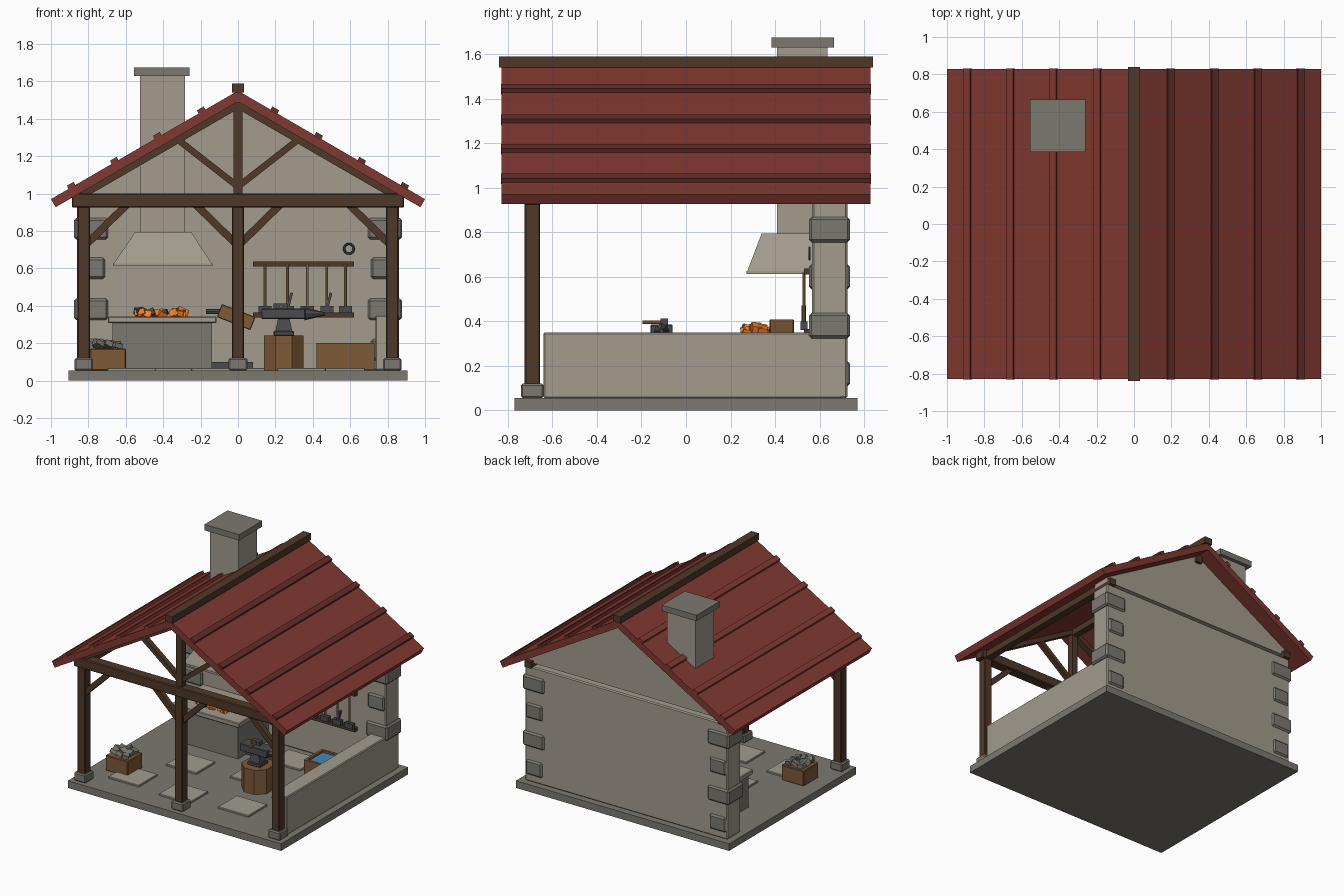
import bpy, bmesh, math, random
from mathutils import Vector

if "Cube" in bpy.data.objects:
    bpy.data.objects.remove(bpy.data.objects["Cube"])

random.seed(4)


def mat(name, r, g, b):
    m = bpy.data.materials.new(name)
    m.diffuse_color = (r, g, b, 1)
    m.use_nodes = True
    m.node_tree.nodes["Principled BSDF"].inputs["Base Color"].default_value = m.diffuse_color
    return m


STONE = mat("pale_stone", .36, .33, .27)
GREY = mat("grey_stone", .20, .19, .16)
ROOF = mat("red_roof", .22, .04, .03)
RIB = mat("dark_red", .13, .025, .02)
TIMBER = mat("dark_timber", .08, .04, .022)
WOOD = mat("wood", .21, .10, .04)
HANDLE = mat("handle_wood", .42, .22, .09)
IRON = mat("iron", .07, .07, .08)
EMBER = mat("ember", .95, .22, .02)
WATER = mat("water", .06, .25, .45)


def finish(name, bm, m, bevel=0):
    bmesh.ops.recalc_face_normals(bm, faces=bm.faces)
    me = bpy.data.meshes.new(name)
    bm.to_mesh(me)
    bm.free()
    me.materials.append(m)
    ob = bpy.data.objects.new(name, me)
    bpy.context.collection.objects.link(ob)
    if bevel:
        b = ob.modifiers.new("bevel", 'BEVEL')
        b.width, b.segments = bevel, 1
    return ob


def loft(name, a, b, m, bevel=0):
    """Closed solid between two matching rings of points."""
    bm = bmesh.new()
    va, vb = [bm.verts.new(p) for p in a], [bm.verts.new(p) for p in b]
    bm.faces.new(va)
    bm.faces.new(vb)
    for i in range(len(a)):
        j = (i + 1) % len(a)
        bm.faces.new((va[i], va[j], vb[j], vb[i]))
    return finish(name, bm, m, bevel)


def prism(name, xz, y0, y1, m, bevel=0):
    return loft(name, [(x, y0, z) for x, z in xz], [(x, y1, z) for x, z in xz], m, bevel)


def box(name, x0, x1, y0, y1, z0, z1, m, bevel=0):
    return prism(name, [(x0, z0), (x1, z0), (x1, z1), (x0, z1)], y0, y1, m, bevel)


def bar(name, p, q, w, y0, y1, m, bevel=0):
    """Slanted timber in the xz plane, from p to q."""
    p, q = Vector(p), Vector(q)
    d = (q - p).normalized()
    n = Vector((-d.y, d.x)) * w / 2
    return prism(name, [p + n, p - n, q - n, q + n], y0, y1, m, bevel)


def rod(name, loc, r, depth, m, sides=8, r2=None, axis='Z'):
    bm = bmesh.new()
    bmesh.ops.create_cone(bm, cap_ends=True, segments=sides, radius1=r,
                          radius2=r if r2 is None else r2, depth=depth)
    ob = finish(name, bm, m)
    ob.location = loc
    ob.rotation_euler = {'X': (0, math.pi / 2, 0), 'Y': (math.pi / 2, 0, 0),
                         'Z': (0, 0, math.pi / sides)}[axis]
    return ob


def lump(name, loc, s, m):
    bm = bmesh.new()
    bmesh.ops.create_cube(bm, size=s)
    ob = finish(name, bm, m)
    ob.location = loc
    ob.rotation_euler = [random.uniform(-.5, .5) for _ in range(3)]
    ob.scale = (random.uniform(.9, 1.4), 1, random.uniform(.6, .9))


# Floor slab and flagstones
box("floor_slab", -.905, .905, -.77, .77, 0, .055, GREY)
for x, y in ((-.57, -.46), (-.12, -.49), (.34, -.43), (-.36, -.06), (.12, .03), (.55, -.08), (.2, .4)):
    box("flagstone", x - .13, x + .13, y - .115, y + .115, .05, .068, STONE, .004)

# Back wall, gable, side half wall
box("back_wall", -.86, .86, .567, .725, .055, .94, STONE, .008)
prism("back_gable", [(-.85, .965), (.85, .965), (.85, 1.0), (0, 1.49), (-.85, 1.0)], .575, .715, STONE)
box("half_wall", .735, .86, -.64, .70, .055, .35, STONE, .006)

# Corner stones, alternating long and short
for s in (-1, 1):
    for i, z in enumerate((.108, .324, .544, .755)):
        a, b = (.695, .877) if i % 2 else (.71, .85)
        box("corner_stone", *sorted((s * a, s * b)), .553, .737, z, z + .114, GREY, .012)

# Front timber frame
for x in (-.825, 0, .825):
    box("post_base", x - .05, x + .05, -.742, -.64, .055, .12, GREY, .008)
    box("front_post", x - .033, x + .033, -.725, -.655, .115, .94, TIMBER, .005)
box("tie_beam", -.888, .888, -.73, -.65, .925, 1.0, TIMBER, .006)
box("king_post", -.025, .025, -.715, -.665, 1.0, 1.49, TIMBER)
box("ridge_purlin", -.025, .025, -.72, .74, 1.43, 1.485, TIMBER)
for s in (-1, 1):
    bar("rafter", (s * .84, .99), (0, 1.475), .04, -.715, -.665, TIMBER)
    bar("king_strut", (s * .01, 1.045), (s * .33, 1.295), .035, -.71, -.67, TIMBER)
    bar("post_brace", (s * .81, .73), (s * .59, .945), .04, -.71, -.67, TIMBER)
    bar("center_brace", (s * .01, .73), (s * .23, .945), .04, -.71, -.67, TIMBER)
    box("wall_plate", *sorted((s * .795, s * .85)), -.72, .745, .935, .985, TIMBER)

# Roof slopes with ribs
T = math.tan(math.radians(30.1))


def top(x):
    return 1.55 - abs(x) * T


for s in (-1, 1):
    prism("roof_slope", [(0, top(0)), (s, top(1)), (s * .975, top(1) - .043), (0, 1.492)], -.83, .83, ROOF)
    for x in (.19, .425, .655, .885):
        a, b = x - .018, x + .018
        prism("roof_rib", [(s * a, top(a) - .01), (s * b, top(b) - .01),
                           (s * (b + .011), top(b) + .016), (s * (a + .011), top(a) + .016)],
              -.832, .832, RIB if s > 0 else ROOF)
box("ridge_cap", -.033, .033, -.84, .84, 1.54, 1.59, TIMBER)

# Chimney and hood
box("chimney", -.524, -.283, .41, .635, .79, 1.64, STONE)
box("chimney_cap", -.555, -.26, .385, .665, 1.63, 1.675, GREY)
loft("hood", [(-.665, .275, .625), (-.14, .275, .625), (-.14, .575, .625), (-.665, .575, .625)],
     [(-.55, .34, .795), (-.25, .34, .795), (-.25, .575, .795), (-.55, .575, .795)], STONE)
box("hood_rim", -.668, -.137, .272, .575, .612, .627, STONE)

# Forge with glowing coals
box("forge_body", -.67, -.14, .2, .567, .055, .31, GREY)
box("forge_top", -.695, -.115, .175, .567, .308, .343, STONE, .005)
for i in range(20):
    lump("coal", (random.uniform(-.53, -.28), random.uniform(.265, .355), random.uniform(.35, .37)),
         .042, EMBER if i % 5 else IRON)

# Bellows and floor bar
bar("bellows", (-.10, .375), (.08, .305), .075, .375, .485, WOOD, .004)
rod("bellows_nozzle", (-.12, .43, .37), .014, .1, IRON, axis='X')
box("iron_bar", -.14, .08, .3, .36, .055, .1, IRON)

# Stump, anvil and hammer
rod("stump", (.245, -.11, .148), .115, .185, WOOD)
box("anvil_foot", .19, .30, -.16, -.06, .24, .265, IRON, .004)
loft("anvil_waist", [(.2, -.15, .265), (.29, -.15, .265), (.29, -.07, .265), (.2, -.07, .265)],
     [(.215, -.14, .335), (.275, -.14, .335), (.275, -.08, .335), (.215, -.08, .335)], IRON)
box("anvil_top", .125, .36, -.16, -.06, .33, .385, IRON, .004)
rod("anvil_horn", (.41, -.11, .357), .035, .11, IRON, r2=.008, axis='X')
box("hammer_head", .19, .265, -.115, -.08, .385, .412, IRON)
rod("hammer_handle", (.23, -.14, .396), .008, .11, HANDLE, axis='Y')

# Tool rack on back wall, with ring
for z in (.337, .61):
    box("rack_rail", .08, .62, .53, .567, z, z + .028, TIMBER)
for i, x in enumerate((.145, .265, .37, .475, .575)):
    rod("tool_handle", (x, .53, .50), .008, .24, HANDLE)
    box("tool_head", x - .035, x + .035, .515, .545, .362, .40, IRON)
    if i in (1, 3):
        bar("tool_jaw", (x, .38), (x + .022, .47), .014, .52, .54, IRON)
bpy.ops.mesh.primitive_torus_add(major_segments=16, minor_segments=6, major_radius=.026, minor_radius=.006,
                                 location=(.593, .555, .705), rotation=(math.pi / 2, 0, 0))
bpy.context.object.name = "wall_ring"
bpy.context.object.data.materials.append(IRON)

# Water trough
box("trough_base", .42, .73, .2, .42, .06, .08, WOOD)
for y in (.2, .40):
    box("trough_side", .42, .73, y, y + .02, .065, .2, WOOD)
for x in (.42, .71):
    box("trough_end", x, x + .02, .2, .42, .065, .2, WOOD)
box("trough_water", .435, .715, .215, .405, .08, .185, WATER)

# Ore crate
box("crate", -.79, -.6, -.48, -.30, .055, .172, WOOD, .005)
for i in range(9):
    lump("ore", (-.745 + .05 * (i % 3), -.44 + .05 * (i // 3), random.uniform(.175, .195)), .045, GREY)
